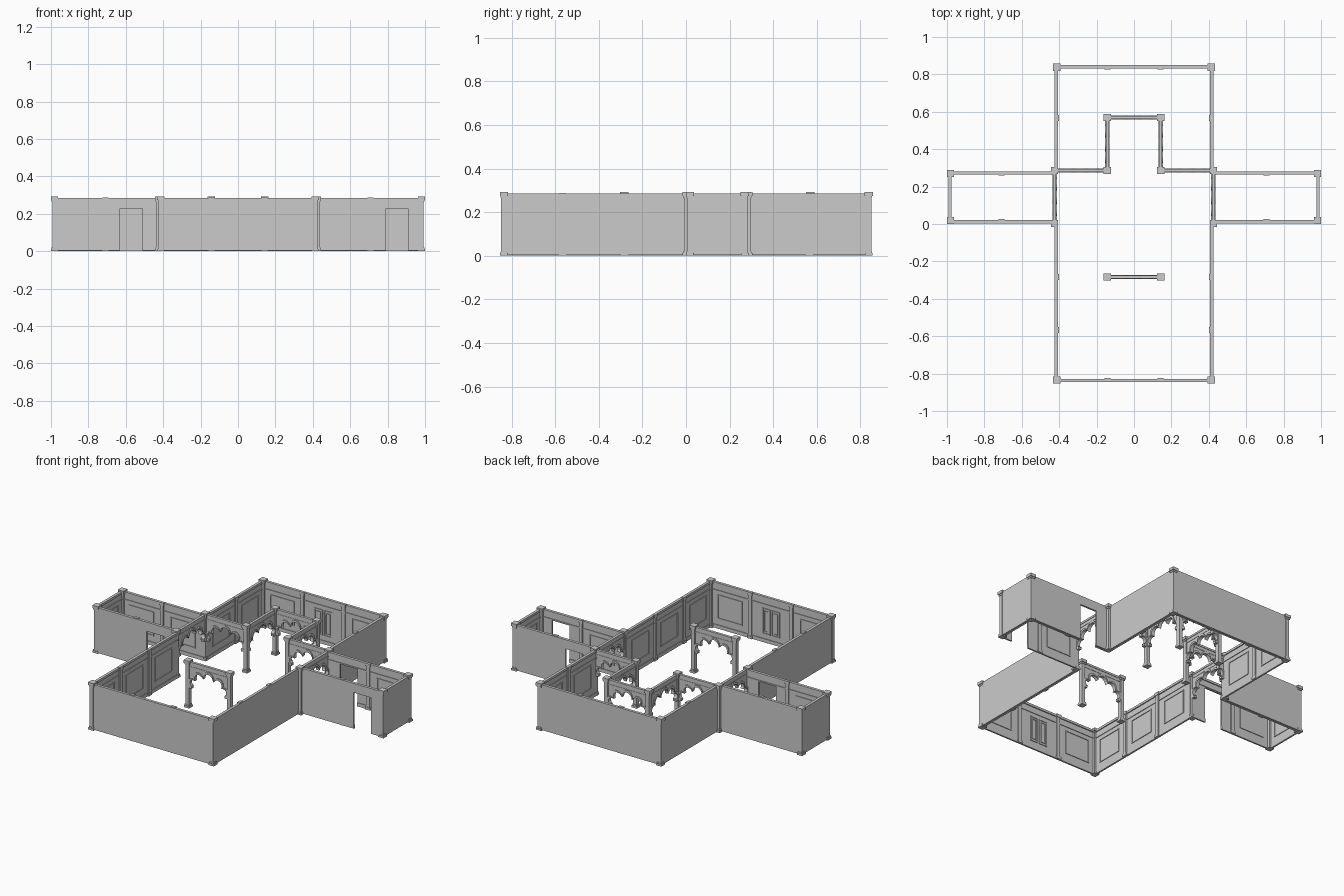
import bpy, bmesh, math
from mathutils import Vector

if "Cube" in bpy.data.objects:
    bpy.data.objects.remove(bpy.data.objects["Cube"])

H = 0.285      # wall height
T = 0.011      # wall thickness
B = 0.283      # bay module


def finish(name, bm):
    bmesh.ops.recalc_face_normals(bm, faces=bm.faces)
    me = bpy.data.meshes.new(name)
    bm.to_mesh(me)
    bm.free()
    ob = bpy.data.objects.new(name, me)
    bpy.context.collection.objects.link(ob)
    return ob


class Frame:
    """Wall frame: u along the wall, v to the inside, z up."""
    def __init__(self, p0, p1, inward=None):
        self.p = Vector((*p0, 0))
        d = Vector((*p1, 0)) - self.p
        self.len = d.length
        self.u = d.normalized()
        self.v = Vector((*inward, 0)) if inward else Vector((-self.u.y, self.u.x, 0))

    def at(self, u, v, z):
        return self.p + self.u * u + self.v * v + Vector((0, 0, z))


def prism(bm, f, outline, v0, v1):
    a = [bm.verts.new(f.at(u, v0, z)) for u, z in outline]
    b = [bm.verts.new(f.at(u, v1, z)) for u, z in outline]
    n = len(a)
    bm.faces.new(a)
    bm.faces.new(b[::-1])
    for i in range(n):
        j = (i + 1) % n
        bm.faces.new((a[i], b[i], b[j], a[j]))


def box(bm, f, u0, u1, v0, v1, z0, z1):
    prism(bm, f, [(u0, z0), (u1, z0), (u1, z1), (u0, z1)], v0, v1)


def border(bm, f, u0, u1, z0, z1, w, d):
    # rectangular moulding on the inner face
    box(bm, f, u0, u1, T, T + d, z0, z0 + w)
    box(bm, f, u0, u1, T, T + d, z1 - w, z1)
    box(bm, f, u0, u0 + w, T, T + d, z0 + w, z1 - w)
    box(bm, f, u1 - w, u1, T, T + d, z0 + w, z1 - w)


def wall(name, p0, p1, inward, bays, door=None, centre_niche=False):
    f = Frame(p0, p1, inward)
    L = f.len
    bm = bmesh.new()
    mould = bmesh.new()
    spans = [(0, L)]
    if door:
        spans = [(0, door[0]), (door[1], L)]
        box(bm, f, door[0], door[1], 0, T, 0.228, H)
    for a, b in spans:
        box(bm, f, a, b, 0, T, 0.004, H)
        box(mould, f, a, b, T, T + 0.004, 0.0, 0.022)      # skirting
    box(mould, f, 0, L, T, T + 0.004, 0.232, 0.238)        # picture rail
    box(mould, f, 0, L, T, T + 0.006, H - 0.014, H)        # cornice
    step = L / bays
    for i in range(bays):
        a, b = i * step, (i + 1) * step
        if i:  # pilaster with cap and base
            for w, d, z0, z1 in ((0.011, 0.008, 0, H), (0.016, 0.011, 0, 0.016),
                                 (0.016, 0.011, H - 0.016, H + 0.003)):
                box(mould, f, a - w, a + w, T * 0.5, T + d, z0, z1)
        if door and a < (door[0] + door[1]) / 2 < b:
            continue
        if centre_niche and i == bays // 2:  # double ornamental panel
            m = (a + b) / 2
            for s in (-1, 1):
                x0, x1 = sorted((m + s * 0.004, m + s * 0.06))
                border(mould, f, x0, x1, 0.05, 0.21, 0.006, 0.004)
                border(mould, f, x0 + 0.013, x1 - 0.013, 0.065, 0.195, 0.004, 0.004)
        else:
            q = step * 0.2
            border(mould, f, a + q, b - q, 0.06, 0.21, 0.006, 0.004)
    finish(name + "_slab", bm)
    finish(name + "_mouldings", mould)


def post(name, x, y, w=0.013):
    # square column with stepped base and cap
    f = Frame((x, y), (x + 1, y))
    bm = bmesh.new()
    for r, z0, z1 in ((w + 0.005, 0, 0.012), (w + 0.002, 0.012, 0.02),
                      (w - 0.001, 0.02, 0.266), (w + 0.002, 0.266, 0.275),
                      (w + 0.006, 0.275, 0.293)):
        box(bm, f, -r, r, -r, r, z0, z1)
    finish(name, bm)


def lobed_curve(half, spring, rise, lobes=5, seg=8, bulge=0.55):
    # cusped arch as (u, z) points from left to right around u = 0
    cusps = []
    for i in range(lobes + 1):
        t = math.pi * (1 - i / lobes)
        cusps.append(Vector((half * math.cos(t), spring + rise * math.sin(t))))
    pts = [cusps[0]]
    for a, b in zip(cusps, cusps[1:]):
        m, h = (a + b) / 2, (b - a) / 2
        n = Vector((-h.y, h.x)) * 2 * bulge
        for k in range(1, seg + 1):
            t = math.pi * (1 - k / seg)
            pts.append(m + h * math.cos(t) + n * math.sin(t))
    return pts


def arch(name, p0, p1):
    # spandrel panel with lobed opening, raised rim and top beam
    f = Frame(p0, p1)
    m = f.len / 2
    half = m - 0.032
    spring = 0.135
    curve = lobed_curve(half, spring, 0.07)
    bm = bmesh.new()
    low = [(m + p.x, p.y) for p in curve]
    prism(bm, f, [(0, H - 0.008), (0, spring), *low, (f.len, spring), (f.len, H - 0.008)],
          -0.005, 0.005)
    finish(name + "_spandrel", bm)
    bm = bmesh.new()
    outer = [(m + p.x * 1.1, spring + (p.y - spring) * 1.13) for p in curve]
    prism(bm, f, low + outer[::-1], -0.011, 0.011)
    box(bm, f, 0, f.len, -0.008, 0.008, H - 0.012, H)
    box(bm, f, 0, f.len, -0.007, 0.007, 0.252, 0.257)
    for u in (0.013, f.len - 0.03):  # impost blocks under the arch ends
        box(bm, f, u, u + 0.017, -0.01, 0.01, spring - 0.012, spring + 0.004)
    finish(name + "_rim", bm)


# outer walls of the hall
X, Y, E = 0.424, 0.849, 0.992
wall("hall_front_wall", (-X, -Y + 0.003), (X, -Y + 0.003), (0, 1), 3, centre_niche=True)
wall("hall_back_wall", (-X, Y), (X, Y), (0, -1), 3, centre_niche=True)
for s, side in ((-1, "left"), (1, "right")):
    wall(f"hall_{side}_front_side", (s * X, -Y), (s * X, 0), (-s, 0), 3)
    wall(f"hall_{side}_back_side", (s * X, B), (s * X, Y), (-s, 0), 2)
    # wing walls, doors measured from the hall side
    fd = (0.51 - X, 0.63 - X) if s < 0 else (0.79 - X, 0.91 - X)
    bd = None if s < 0 else (0.51 - X, 0.63 - X)
    wall(f"{side}_wing_front_wall", (s * X, 0.004), (s * E, 0.004), (0, 1), 2, fd)
    wall(f"{side}_wing_back_wall", (s * X, 0.281), (s * E, 0.281), (0, -1), 2, bd)
    wall(f"{side}_wing_end_wall", (s * E, 0.004), (s * E, 0.281), (-s, 0), 1)
    # posts
    for y in (-0.835, 0.838):
        post(f"{side}_hall_corner_post", s * 0.413, y)
    for y in (0.002, 0.286):
        post(f"{side}_junction_post", s * 0.426, y)
    for y in (0.018, 0.27):
        post(f"{side}_wing_corner_post", s * 0.981, y)
    for y in (-0.283, 0.286, 0.57):
        post(f"{side}_inner_column", s * 0.143, y)
    # arches by side
    arch(f"{side}_wing_arch", (s * 0.424, 0.002), (s * 0.424, 0.286))
    arch(f"{side}_hall_arch", (s * 0.424, 0.286), (s * 0.143, 0.286))
    arch(f"{side}_alcove_arch", (s * 0.143, 0.286), (s * 0.143, 0.57))

# central arches
arch("alcove_back_arch", (-0.143, 0.57), (0.143, 0.57))
arch("freestanding_arch", (-0.143, -0.283), (0.143, -0.283))
